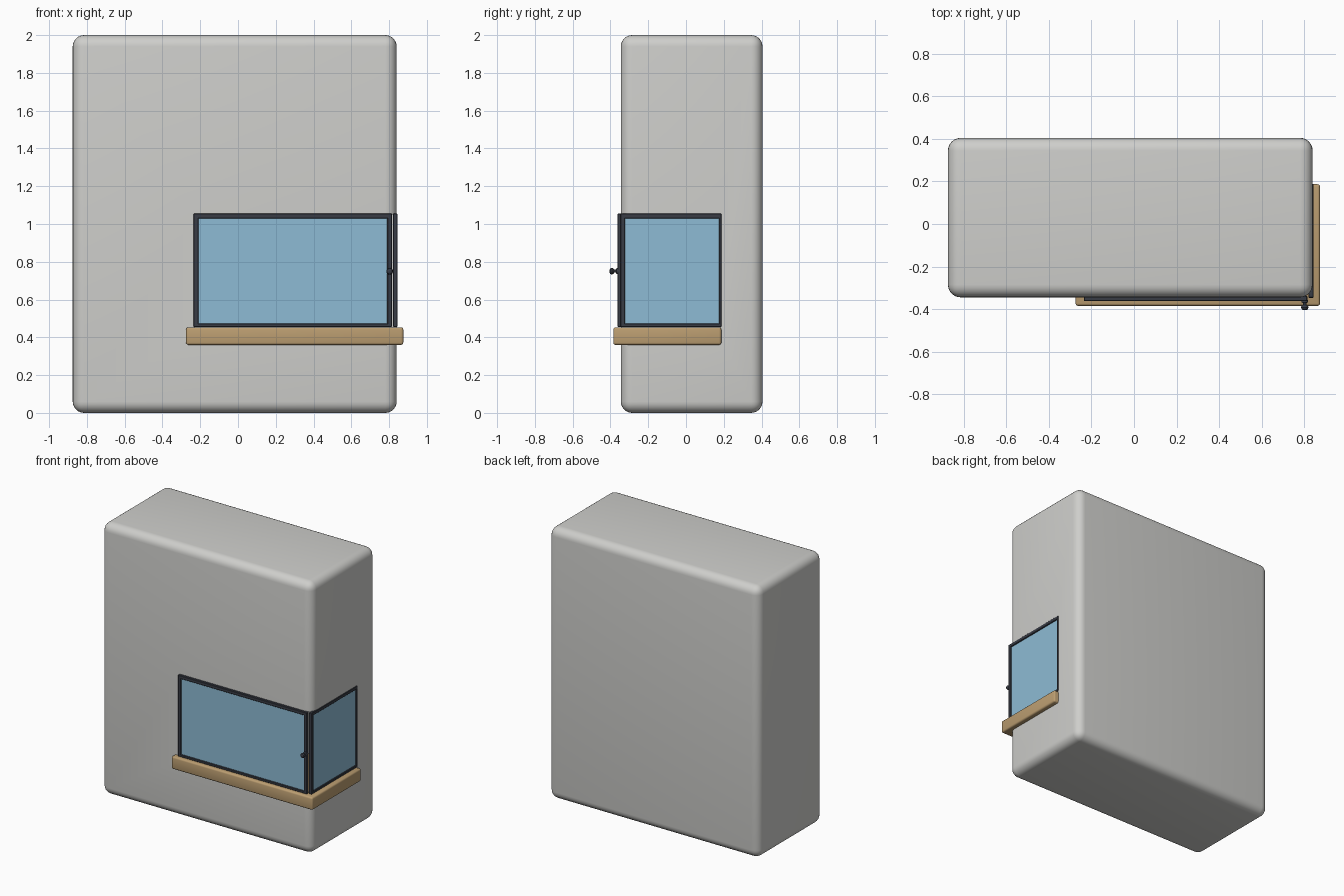
import bpy, bmesh, math
from mathutils import Vector

if "Cube" in bpy.data.objects:
    bpy.data.objects.remove(bpy.data.objects["Cube"])


def material(name, rgb):
    m = bpy.data.materials.new(name)
    m.diffuse_color = (*rgb, 1.0)
    m.use_nodes = True
    m.node_tree.nodes["Principled BSDF"].inputs["Base Color"].default_value = m.diffuse_color
    return m


PLASTER = material("light grey plaster", (0.62, 0.62, 0.60))
WOOD = material("oak wood", (0.50, 0.34, 0.165))
METAL = material("dark metal", (0.04, 0.045, 0.06))
GLASS = material("blue glass", (0.27, 0.50, 0.66))


def box(name, lo, hi, mat, bevel=0.0, segments=3):
    """Box between two corners, with an optional rounded edge."""
    lo, hi = Vector(lo), Vector(hi)
    bm = bmesh.new()
    bmesh.ops.create_cube(bm, size=1)
    for v in bm.verts:
        v.co = (lo + hi) / 2 + Vector(a * b for a, b in zip(v.co, hi - lo))
    if bevel:
        bmesh.ops.bevel(bm, geom=bm.edges[:], offset=bevel, segments=segments,
                        profile=0.5, affect='EDGES')
    mesh = bpy.data.meshes.new(name)
    bm.to_mesh(mesh)
    bm.free()
    mesh.materials.append(mat)
    ob = bpy.data.objects.new(name, mesh)
    bpy.context.collection.objects.link(ob)
    return ob


def smooth(ob):
    bpy.ops.object.select_all(action='DESELECT')
    ob.select_set(True)
    bpy.context.view_layer.objects.active = ob
    bpy.ops.object.shade_smooth_by_angle(angle=math.radians(35))


# Chimney block with the corner firebox cut out
body = box("chimney_body", (-0.875, -0.345, 0), (0.84, 0.405, 2), PLASTER, 0.06, 6)
cutter = box("firebox_cutter", (-0.23, -0.6, 0.42), (1.1, 0.183, 1.05), PLASTER)
cutter.hide_render = True
cutter.hide_viewport = True
cut = body.modifiers.new("firebox", 'BOOLEAN')
cut.operation = 'DIFFERENCE'
cut.solver = 'EXACT'
cut.object = cutter
smooth(body)

# Wooden slab: firebox floor that projects as a sill round the corner
smooth(box("hearth_sill", (-0.275, -0.385, 0.36), (0.875, 0.187, 0.453), WOOD, 0.012))

# Door frames: four bars round a pane, on the front and on the right side
Z0, Z1, BAR = 0.455, 1.055, 0.025


def window(name, make):
    """make(part, u0, u1, z0, z1, depth inset, material) places one piece."""
    make(name + "_left_bar", 0, BAR, Z0, Z1, 0, METAL)
    make(name + "_right_bar", -BAR, 0, Z0, Z1, 0, METAL)
    make(name + "_top_bar", 0, 0, Z1 - BAR, Z1, 0, METAL)
    make(name + "_bottom_bar", 0, 0, Z0, Z0 + 0.018, 0, METAL)
    make(name + "_glass", 0.01, -0.01, Z0 + 0.01, Z1 - 0.01, 0.008, GLASS)


def span(u0, u1, a, b):
    """Offsets from the start (positive) or the end (negative) of a..b."""
    start = b + u0 if u0 < 0 else a + u0
    end = a + u1 if u1 > 0 else b + u1
    return start, end


def front_piece(name, u0, u1, z0, z1, inset, mat):
    a, b = span(u0, u1, -0.235, 0.815)
    box(name, (a, -0.363 + inset, z0), (b, -0.338 - inset, z1), mat,
        0 if inset else 0.003, 1)


def side_piece(name, u0, u1, z0, z1, inset, mat):
    a, b = span(u0, u1, -0.347, 0.187)
    if u0 < 0:
        a += BAR - 0.012          # slim bar against the wall
    box(name, (0.820 + inset, a, z0), (0.844 - inset, b, z1), mat,
        0 if inset else 0.003, 1)


window("front_door", front_piece)
window("side_window", side_piece)


# Door handle: short stem with a round knob
def turned(name, profile, x, z):
    """Revolve (radius, y) points round an axis that points forward."""
    n = 16
    verts, faces = [], []
    for r, y in profile:
        for i in range(n):
            t = 2 * math.pi * i / n
            verts.append((x + r * math.cos(t), y, z + r * math.sin(t)))
    for k in range(len(profile) - 1):
        for i in range(n):
            j = (i + 1) % n
            faces.append((k * n + i, k * n + j, (k + 1) * n + j, (k + 1) * n + i))
    faces.append(tuple(range(n))[::-1])
    faces.append(tuple(range((len(profile) - 1) * n, len(profile) * n)))
    mesh = bpy.data.meshes.new(name)
    mesh.from_pydata(verts, [], faces)
    bm = bmesh.new()
    bm.from_mesh(mesh)
    bmesh.ops.recalc_face_normals(bm, faces=bm.faces[:])
    bm.to_mesh(mesh)
    bm.free()
    mesh.materials.append(METAL)
    ob = bpy.data.objects.new(name, mesh)
    bpy.context.collection.objects.link(ob)
    smooth(ob)


turned("door_handle", [(0.016, -0.358), (0.016, -0.368), (0.008, -0.371),
                       (0.008, -0.380), (0.014, -0.384), (0.018, -0.392),
                       (0.014, -0.401), (0.006, -0.405)], 0.803, 0.75)
